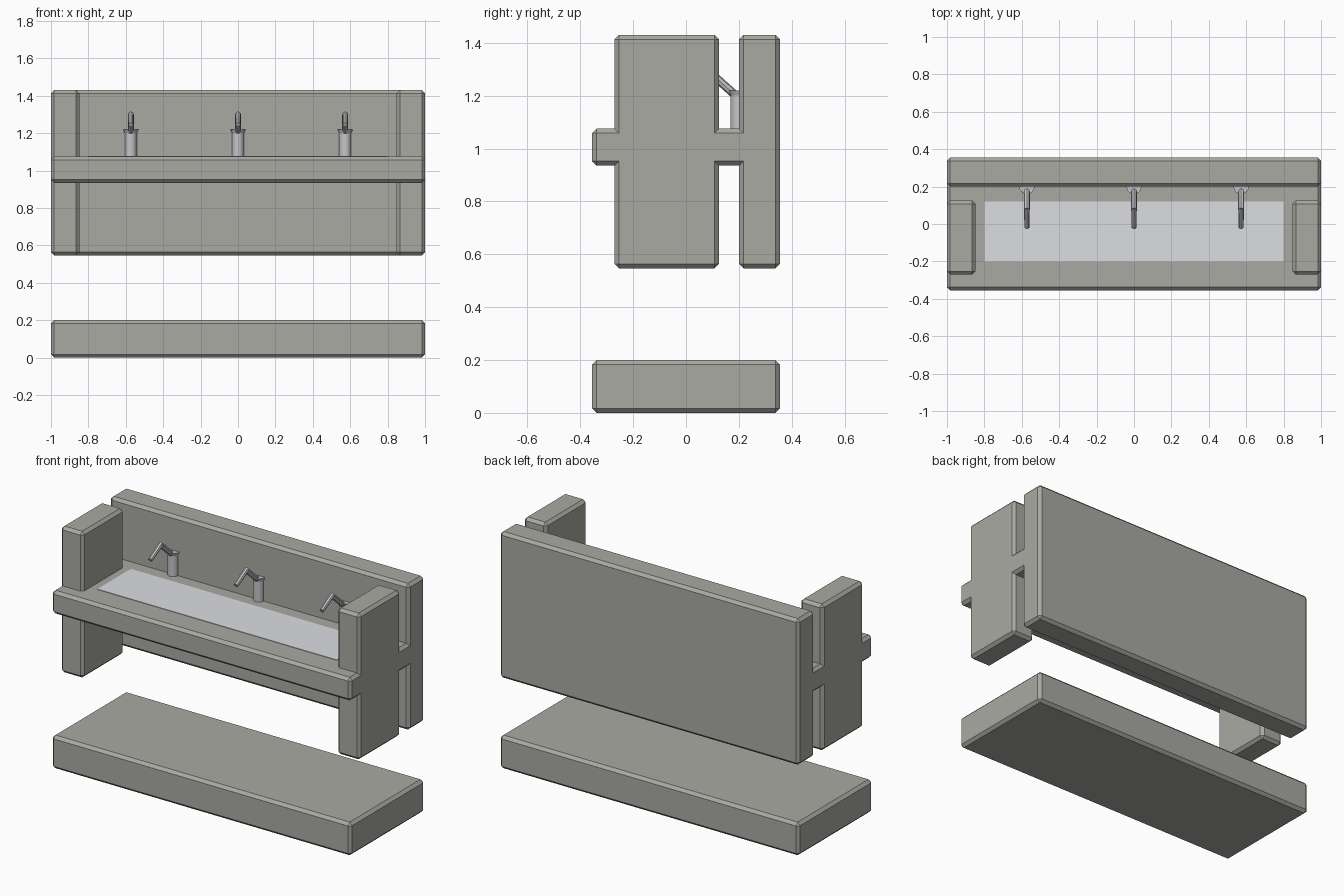
import bpy
import math
from mathutils import Vector

cube = bpy.data.objects.get("Cube")
if cube:
    bpy.data.objects.remove(cube, do_unlink=True)


def material(name, rgb):
    mat = bpy.data.materials.new(name)
    mat.use_nodes = True
    mat.diffuse_color = (*rgb, 1)
    mat.node_tree.nodes["Principled BSDF"].inputs["Base Color"].default_value = (*rgb, 1)
    return mat


STONE = material("warm grey stone", (0.40, 0.40, 0.37))
STEEL = material("pale steel", (0.72, 0.73, 0.76))
CHROME = material("tap metal", (0.55, 0.56, 0.58))


def box(name, low, high, mat, chamfer=0.0):
    """Box between two corners, with optional flat chamfers."""
    low, high = Vector(low), Vector(high)
    bpy.ops.mesh.primitive_cube_add(size=1, location=(low + high) / 2)
    obj = bpy.context.object
    obj.name = name
    obj.scale = high - low
    bpy.ops.object.transform_apply(location=False, rotation=False, scale=True)
    obj.data.materials.append(mat)
    if chamfer:
        mod = obj.modifiers.new("chamfer", "BEVEL")
        mod.width = chamfer
        mod.segments = 1
    return obj


def rod(name, start, end, r1, r2, sides=16):
    """Round bar, tapered from r1 to r2, between two points."""
    start, end = Vector(start), Vector(end)
    axis = end - start
    bpy.ops.mesh.primitive_cone_add(vertices=sides, radius1=r1, radius2=r2,
                                    depth=axis.length, location=(start + end) / 2)
    obj = bpy.context.object
    obj.name = name
    obj.rotation_euler = axis.to_track_quat("Z", "Y").to_euler()
    obj.data.materials.append(CHROME)
    bpy.ops.object.shade_smooth_by_angle(angle=math.radians(35))
    return obj


# Stone slabs
EDGE = 0.017
box("base_slab", (-1, -0.355, 0), (1, 0.355, 0.2), STONE, EDGE)
box("back_panel", (-1, 0.2, 0.547), (1, 0.355, 1.43), STONE, EDGE)
box("counter", (-1, -0.355, 0.935), (1, 0.3, 1.075), STONE, EDGE)
for side, x0, x1 in (("right", -1, -0.848), ("left", 0.848, 1)):
    box(side + "_panel", (x0, -0.27, 0.547), (x1, 0.125, 1.43), STONE, EDGE)

# Shallow basin surface
box("basin_plate", (-0.8, -0.2, 1.073), (0.8, 0.12, 1.078), STEEL)

# Taps, half set into the back panel
for place, x in (("right", -0.573), ("middle", 0), ("left", 0.573)):
    rod(place + "_tap_body", (x, 0.2, 1.07), (x, 0.2, 1.2), 0.032, 0.032)
    rod(place + "_tap_head", (x, 0.2, 1.2), (x, 0.2, 1.22), 0.032, 0.041)
    rod(place + "_tap_arm", (x, 0.2, 1.19), (x, 0.075, 1.302), 0.016, 0.016, 8)
    rod(place + "_tap_spout", (x, 0.085, 1.303), (x, -0.02, 1.245), 0.015, 0.013, 8)
